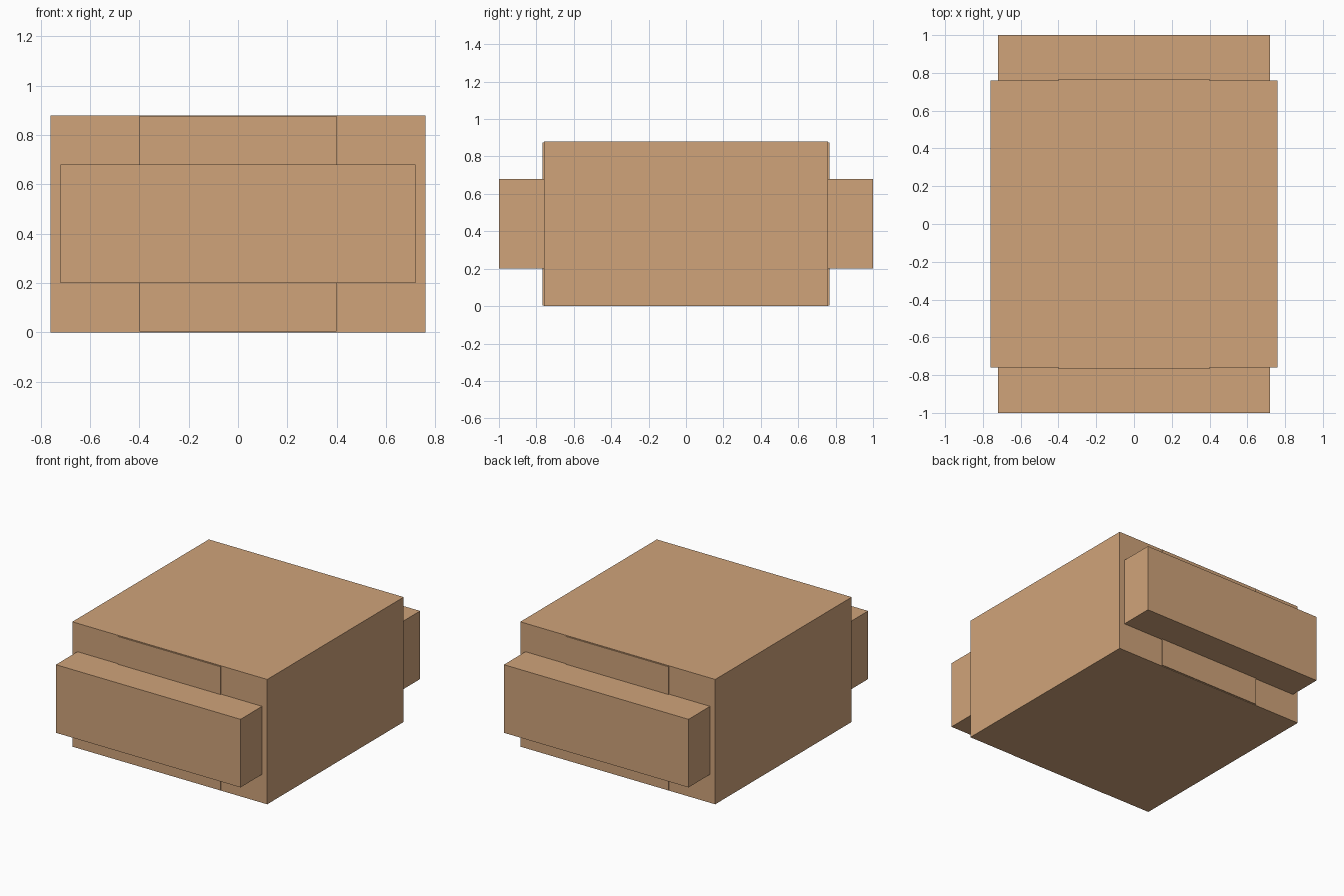
import bpy

if "Cube" in bpy.data.objects:
    bpy.data.objects.remove(bpy.data.objects["Cube"])

tan = bpy.data.materials.new("tan")
tan.diffuse_color = (0.63, 0.37, 0.195, 1)
tan.use_nodes = True
tan.node_tree.nodes["Principled BSDF"].inputs["Base Color"].default_value = tan.diffuse_color


def box(name, x, y, z):
    """Box spanning the given (low, high) range on each axis."""
    spans = (x, y, z)
    bpy.ops.mesh.primitive_cube_add(size=1, location=[(a + b) / 2 for a, b in spans])
    ob = bpy.context.object
    ob.name = ob.data.name = name
    ob.scale = [b - a for a, b in spans]
    bpy.ops.object.transform_apply(location=True, rotation=False, scale=True)
    ob.data.materials.append(tan)
    return ob


# Main block
box("body", (-0.76, 0.76), (-0.76, 0.76), (0, 0.88))

# Thin panel and wide projecting bar on the front and back
for name, s in (("front", -1), ("back", 1)):
    box(name + "_panel", (-0.4, 0.4), sorted((s * 0.74, s * 0.767)), (0.004, 0.876))
    box(name + "_bar", (-0.72, 0.72), sorted((s * 0.76, s * 1.0)), (0.2, 0.68))
